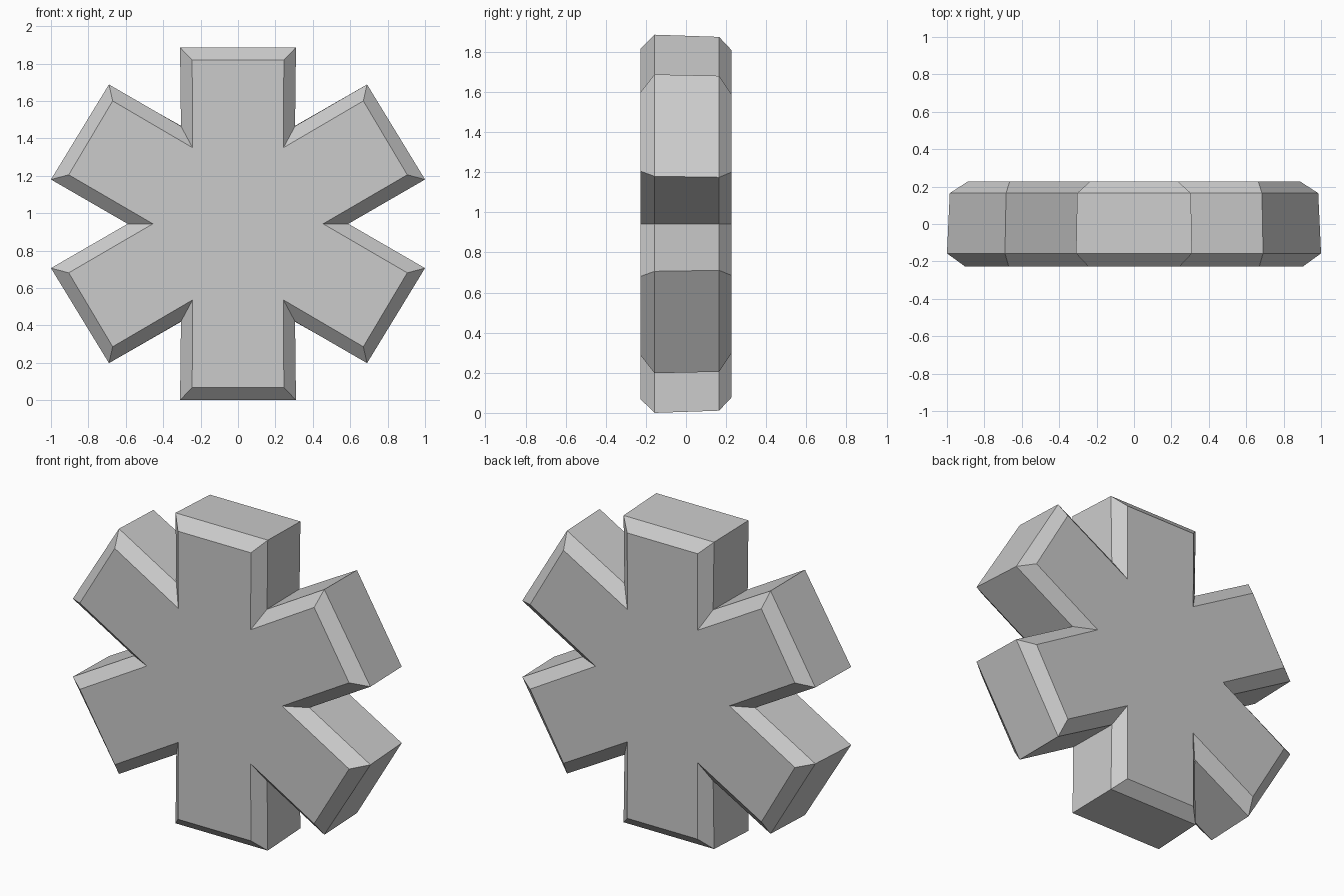
import bpy
import bmesh

# Remove the default cube
cube = bpy.data.objects.get("Cube")
if cube:
    bpy.data.objects.remove(cube, do_unlink=True)

CENTRE_Z = 0.943

# Light grey material
grey = bpy.data.materials.new("light_grey")
grey.use_nodes = True
COLOUR = (0.6, 0.6, 0.6, 1.0)
grey.diffuse_color = COLOUR
grey.node_tree.nodes["Principled BSDF"].inputs["Base Color"].default_value = COLOUR

# Quarter outlines from the side notch up to the top arm, one per depth:
# side notch, diagonal arm lower corner, upper corner, upper notch, top arm corner
SECTIONS = [
    (-0.226, [(0.455, 0), (0.905, 0.262), (0.67, 0.657), (0.243, 0.407), (0.245, 0.875)]),
    (-0.157, [(0.59, 0), (1.0, 0.237), (0.69, 0.745), (0.305, 0.522), (0.31, 0.943)]),
    (0.165, [(0.58, 0), (0.985, 0.232), (0.684, 0.738), (0.298, 0.52), (0.304, 0.932)]),
    (0.226, [(0.45, 0), (0.89, 0.257), (0.665, 0.647), (0.236, 0.402), (0.237, 0.867)]),
]


def full_outline(quarter):
    """Mirror a quarter outline into the closed six-armed shape."""
    upper = quarter + [(-x, z) for x, z in reversed(quarter)]
    lower = [(x, -z) for x, z in reversed(upper[1:-1])]
    return upper + lower


# Loft the outlines from front to back and cap both ends
bm = bmesh.new()
rings = [[bm.verts.new((x, y, z + CENTRE_Z)) for x, z in full_outline(quarter)]
         for y, quarter in SECTIONS]
for front, back in zip(rings, rings[1:]):
    count = len(front)
    for i in range(count):
        j = (i + 1) % count
        bm.faces.new((front[i], front[j], back[j], back[i]))
bm.faces.new(rings[0])
bm.faces.new(rings[-1])
bmesh.ops.recalc_face_normals(bm, faces=bm.faces)

mesh = bpy.data.meshes.new("six_armed_star")
bm.to_mesh(mesh)
bm.free()
mesh.materials.append(grey)
star = bpy.data.objects.new("six_armed_star", mesh)
bpy.context.collection.objects.link(star)
